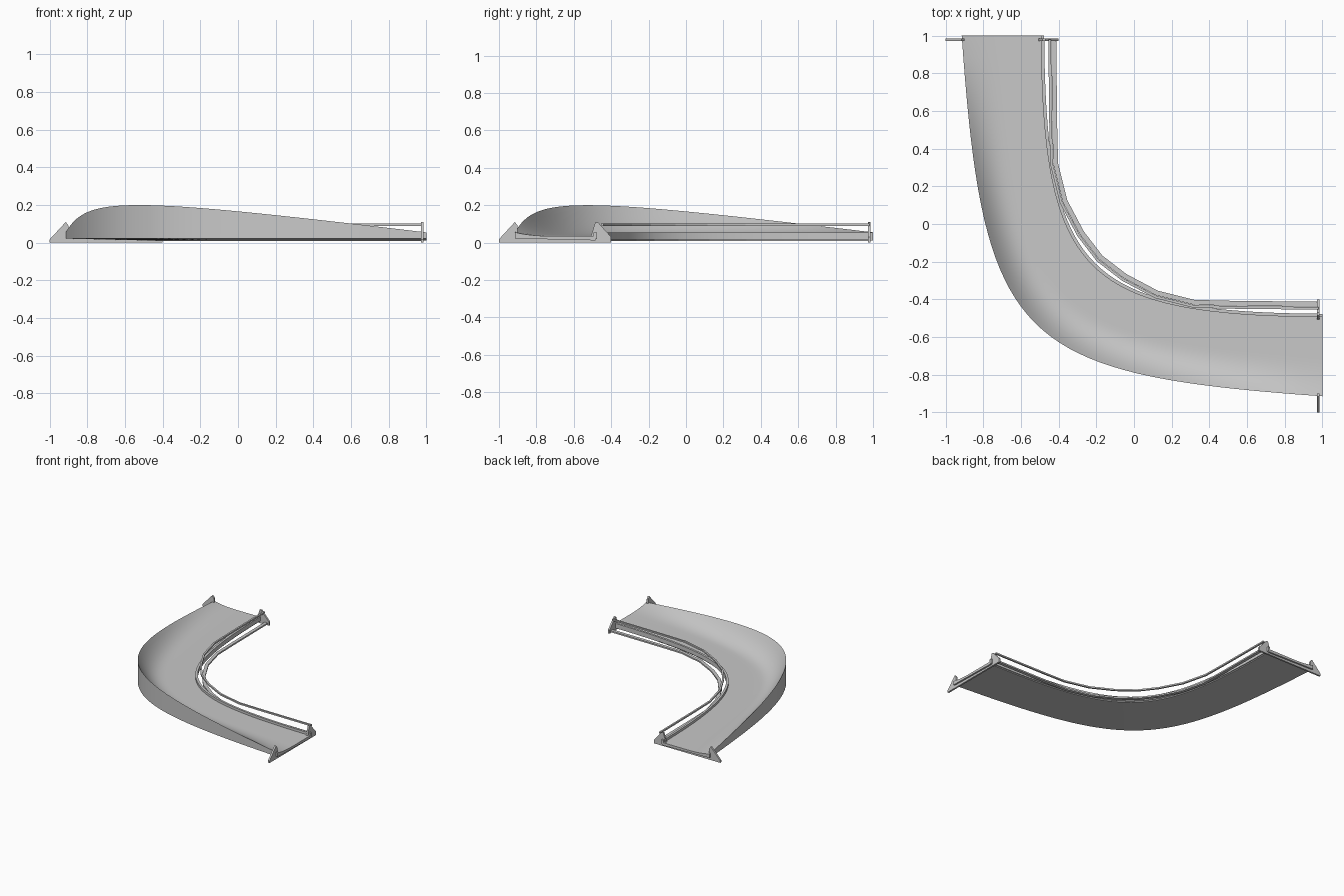
import bpy
from mathutils import Vector

cube = bpy.data.objects.get("Cube")
if cube:
    bpy.data.objects.remove(cube, do_unlink=True)

grey = bpy.data.materials.new("track_grey")
grey.use_nodes = True
colour = (0.58, 0.58, 0.58, 1)
grey.diffuse_color = colour
grey.node_tree.nodes["Principled BSDF"].inputs["Base Color"].default_value = colour

STEPS, LANES = 40, 20


def make(name, verts, faces, smooth=True):
    mesh = bpy.data.meshes.new(name)
    mesh.from_pydata(verts, [], faces)
    mesh.materials.append(grey)
    obj = bpy.data.objects.new(name, mesh)
    bpy.context.collection.objects.link(obj)
    bpy.ops.object.select_all(action='DESELECT')
    obj.select_set(True)
    bpy.context.view_layer.objects.active = obj
    bpy.ops.object.mode_set(mode='EDIT')
    bpy.ops.mesh.select_all(action='SELECT')
    bpy.ops.mesh.normals_make_consistent(inside=False)
    bpy.ops.object.mode_set(mode='OBJECT')
    if smooth:
        bpy.ops.object.shade_smooth_by_angle(angle=0.6)
    return obj


def loft(name, rings, smooth=True):
    """Closed cross-sections joined into a capped solid."""
    n = len(rings[0])
    verts = [v for ring in rings for v in ring]
    faces = [(i * n + j, i * n + (j + 1) % n, (i + 1) * n + (j + 1) % n, (i + 1) * n + j)
             for i in range(len(rings) - 1) for j in range(n)]
    faces += [tuple(range(n)), tuple(range(len(verts) - n, len(verts)))]
    return make(name, verts, faces, smooth)


def bend(t, side, a, b):
    """Point on a corner curve that is symmetric about the diagonal."""
    pts = [Vector((side, 1)), Vector((a, b)), Vector((b, a)), Vector((1, side))]
    w = [(1 - t) ** 3, 3 * t * (1 - t) ** 2, 3 * t * t * (1 - t), t ** 3]
    return sum((p * k for p, k in zip(pts, w)), Vector((0, 0)))


def outer(t):
    return bend(t, -0.915, -0.80, -0.63)


def inner(t):
    return bend(t, -0.485, -0.475, -0.265)


# Banked road slab with a flat underside
rings = []
for i in range(STEPS + 1):
    t = i / STEPS
    o, n = outer(t), inner(t)
    lip = 0.055 + 0.58 * t * (1 - t)
    ring = [(*o, 0.022), (*n, 0.012)]
    for j in range(LANES + 1):
        u = j / LANES
        rise = max(0, (u - 0.5) / 0.5) ** 2.6
        ring.append((*n.lerp(o, u), 0.035 + (lip - 0.035) * rise))
    rings.append(ring)
loft("banked_road", rings)

# Raised kerb along the inside edge
rings = []
for i in range(STEPS + 1):
    t = i / STEPS
    n = inner(t)
    across = (outer(t) - n).normalized()
    a, b = n - across * 0.008, n + across * 0.01
    rings.append([(*a, 0.02), (*b, 0.02), (*b, 0.055), (*a, 0.055)])
loft("inner_kerb", rings)

# Faceted guard rails, mirrored about the diagonal
half = [(-0.43, 0.98), (-0.425, 0.52), (-0.42, 0.32), (-0.37, 0.12), (-0.28, -0.05), (-0.18, -0.18)]
path = [Vector(p) for p in half + [(y, x) for x, y in reversed(half)]]


def rail(name, shift, width, low, high):
    rings = []
    for i, p in enumerate(path):
        d = path[min(i + 1, len(path) - 1)] - path[max(i - 1, 0)]
        side = Vector((-d.y, d.x)).normalized()
        a, b = p + side * (shift - width / 2), p + side * (shift + width / 2)
        rings.append([(*a, low), (*b, low), (*b, high), (*a, high)])
    loft(name, rings, False)


rail("upper_rail", -0.018, 0.014, 0.09, 0.102)
rail("lower_rail", 0.004, 0.026, 0.008, 0.02)

# End brackets with a triangular tab on each side
profile = [(-1, 0), (-0.4, 0), (-0.4, 0.03), (-0.47, 0.108), (-0.485, 0.108), (-0.51, 0.03),
           (-0.9, 0.03), (-0.9, 0.09), (-0.915, 0.11), (-1, 0.018)]
for name, swap in (("back_bracket", False), ("left_bracket", True)):
    rings = [[(d, s, z) if swap else (s, d, z) for s, z in profile] for d in (0.972, 0.986)]
    loft(name, rings, False)
